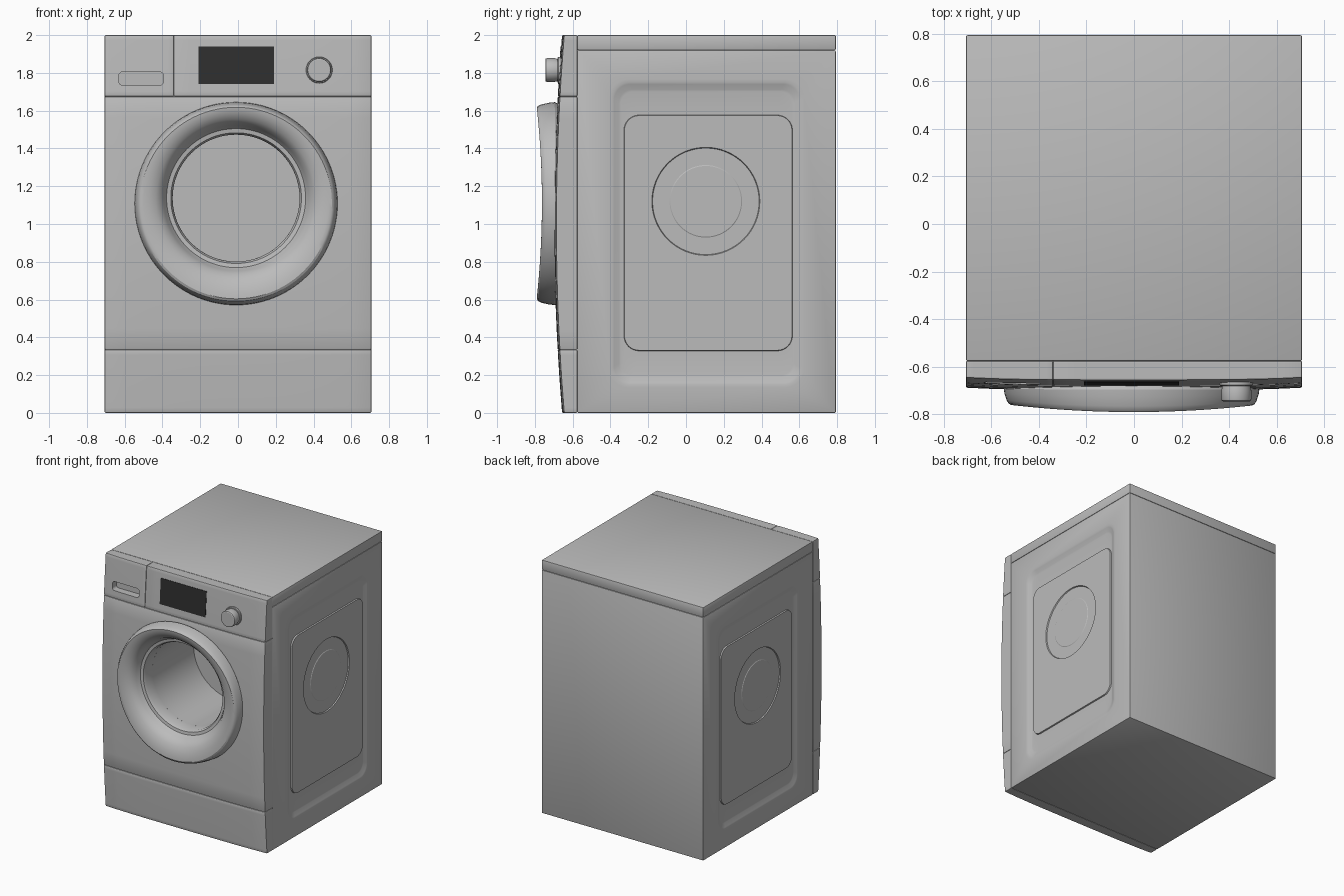
import bpy, bmesh, math
from mathutils import Vector

if "Cube" in bpy.data.objects:
    bpy.data.objects.remove(bpy.data.objects["Cube"])


def material(name, v):
    m = bpy.data.materials.new(name)
    m.diffuse_color = (v, v, v, 1)
    m.use_nodes = True
    m.node_tree.nodes["Principled BSDF"].inputs["Base Color"].default_value = m.diffuse_color
    return m


GREY = material("mid grey", 0.5)
DARK = material("dark display", 0.028)
W = 0.706      # half width
BACK = 0.793   # rear face


def rounded(cu, cv, hu, hv, r, n=16):
    """2D rounded rectangle; a circle when r equals both half sizes."""
    pts = []
    for k, (su, sv) in enumerate([(1, 1), (-1, 1), (-1, -1), (1, -1)]):
        for i in range(n + 1):
            a = math.pi / 2 * (k + i / n)
            pts.append((cu + su * (hu - r) + r * math.cos(a),
                        cv + sv * (hv - r) + r * math.sin(a)))
    return pts


def loft(loops, cyclic=False):
    """Skin a list of equal-length 3D loops, capped or joined end to start."""
    bm = bmesh.new()
    rings = [[bm.verts.new(p) for p in loop] for loop in loops]
    n = len(rings[0])
    pairs = list(zip(rings, rings[1:]))
    if cyclic:
        pairs.append((rings[-1], rings[0]))
    else:
        bm.faces.new(rings[0])
        bm.faces.new(rings[-1])
    for a, b in pairs:
        for i in range(n):
            j = (i + 1) % n
            bm.faces.new((a[i], a[j], b[j], b[i]))
    bmesh.ops.remove_doubles(bm, verts=bm.verts, dist=1e-5)
    bmesh.ops.recalc_face_normals(bm, faces=bm.faces)
    return bm


def box(x0, x1, y0, y1, z0, z1, cuts=0):
    bm = bmesh.new()
    bmesh.ops.create_cube(bm, size=1)
    if cuts:
        bmesh.ops.subdivide_edges(bm, edges=bm.edges, cuts=cuts, use_grid_fill=True)
    for v in bm.verts:
        v.co = Vector((x0 + (v.co.x + .5) * (x1 - x0),
                       y0 + (v.co.y + .5) * (y1 - y0),
                       z0 + (v.co.z + .5) * (z1 - z0)))
    return bm


def finish(bm, name, mat=GREY, bevel=0.0, limit=60, cutter=None):
    me = bpy.data.meshes.new(name)
    bm.to_mesh(me)
    bm.free()
    me.materials.append(mat)
    ob = bpy.data.objects.new(name, me)
    bpy.context.collection.objects.link(ob)
    bpy.ops.object.select_all(action='DESELECT')
    bpy.context.view_layer.objects.active = ob
    ob.select_set(True)
    if bevel:
        m = ob.modifiers.new("edge", 'BEVEL')
        m.width, m.segments = bevel, 2
        m.limit_method, m.angle_limit = 'ANGLE', math.radians(limit)
        bpy.ops.object.modifier_apply(modifier="edge")
    if cutter:
        m = ob.modifiers.new("cut", 'BOOLEAN')
        m.operation, m.solver, m.object = 'DIFFERENCE', 'EXACT', cutter
        bpy.ops.object.modifier_apply(modifier="cut")
        bpy.data.objects.remove(cutter)
    bpy.ops.object.shade_smooth_by_angle(angle=math.radians(30))
    return ob


def prism_cutter(name, cx, cz, hx, hz, r, y0, y1):
    """Cutter running along y with a rounded outline."""
    ob = finish(loft([[(u, y, v) for u, v in rounded(cx, cz, hx, hz, r)]
                      for y in (y0, y1)]), name)
    ob.hide_render = True
    return ob


def front_y(x, z):
    """Gently bulging front surface."""
    return -0.698 + 0.042 * (z - 1) ** 2 + 0.010 * (x / 0.7) ** 4


def panel(name, x0, x1, z0, z1, back=-0.575, lift=0.0, mat=GREY, bevel=0.006, cutter=None):
    bm = box(x0, x1, 0, 1, z0, z1, cuts=11)
    for v in bm.verts:
        f = front_y(v.co.x, v.co.z) - lift
        v.co.y = f + (back - f) * v.co.y
    return finish(bm, name, mat, bevel, cutter=cutter)


# Cabinet: both pressed side panels are one loft running from left to right
CY, HY = (BACK - .575) / 2, (BACK + .575) / 2
SIDE = [  # centre y, centre z, half y, half z, corner radius, depth
    (CY, .96, HY, .96, 0, 0),
    (.11, .95, .515, .815, .10, 0),
    (.11, .95, .50, .80, .09, 0),
    (.11, .95, .49, .79, .085, .003),
    (.11, .95, .465, .762, .07, .014),
    (.11, .95, .455, .75, .065, .016),
    (.1175, .9525, .446, .624, .08, .016),
    (.1175, .9525, .443, .621, .077, .006),
    (.105, 1.12, .286, .286, .286, .006),
    (.105, 1.12, .282, .282, .282, .014),
    (.105, 1.12, .192, .192, .192, .014),
    (.105, 1.12, .187, .187, .187, .011),
]


def side_loop(s, spec):
    return [(s * (W - spec[5]), u, v) for u, v in rounded(*spec[:5])]


drum = prism_cutter("drum_cutter", -.01, 1.137, .336, .336, .336, -.8, -.06)
finish(loft([side_loop(-1, s) for s in reversed(SIDE)] + [side_loop(1, s) for s in SIDE]),
       "cabinet", bevel=0.006, limit=80, cutter=drum)

# Top lid
bm = box(-W, W, -.575, BACK, 1.92, 2.0)
finish(bm, "top_lid", bevel=0.006)

# Front panels
panel("kick_panel", -W, W, 0, .335)
panel("front_panel", -W, W, .335, 1.675,
      cutter=prism_cutter("door_cutter", -.01, 1.13, .42, .42, .42, -.9, -.5))
panel("control_panel", -.34, W, 1.675, 2.0)
panel("detergent_drawer", -W, -.34, 1.675, 2.0,
      cutter=prism_cutter("handle_cutter", -.5125, 1.77, .118, .035, .02, -.8, -.615))
panel("display", -.21, .19, 1.74, 1.94, back=-.65, lift=.003, mat=DARK, bevel=0)

# Door ring: saddle-shaped rim sinking into the drum mouth
DOOR = [(.52, -.66), (.537, -.695), (.534, -.725), (.525, -.765), (.517, -.783), (.507, -.79),
        (.49, -.788), (.46, -.78), (.425, -.762), (.40, -.738), (.385, -.71), (.376, -.69),
        (.368, -.678), (.346, -.674), (.336, -.655), (.336, -.57)]
loops = []
for r, y in DOOR:
    t = min(1, max(0, (.52 - r) / .13))
    bend = min(1, max(0, (-y - .69) / .1))
    loops.append([(u, y + bend * .028 * (u / .5) ** 2, v)
                  for u, v in rounded(-.01, 1.108 + .029 * t, r, r, r, 24)])
finish(loft(loops, cyclic=True), "door_ring")

# Programme knob
KNOB = [(.07, -.64), (.07, -.676), (.066, -.68), (.059, -.68), (.063, -.70),
        (.063, -.735), (.061, -.742), (.056, -.745)]
finish(loft([[(u, y, v) for u, v in rounded(.43, 1.815, r, r, r, 12)] for r, y in KNOB]),
       "programme_knob")
